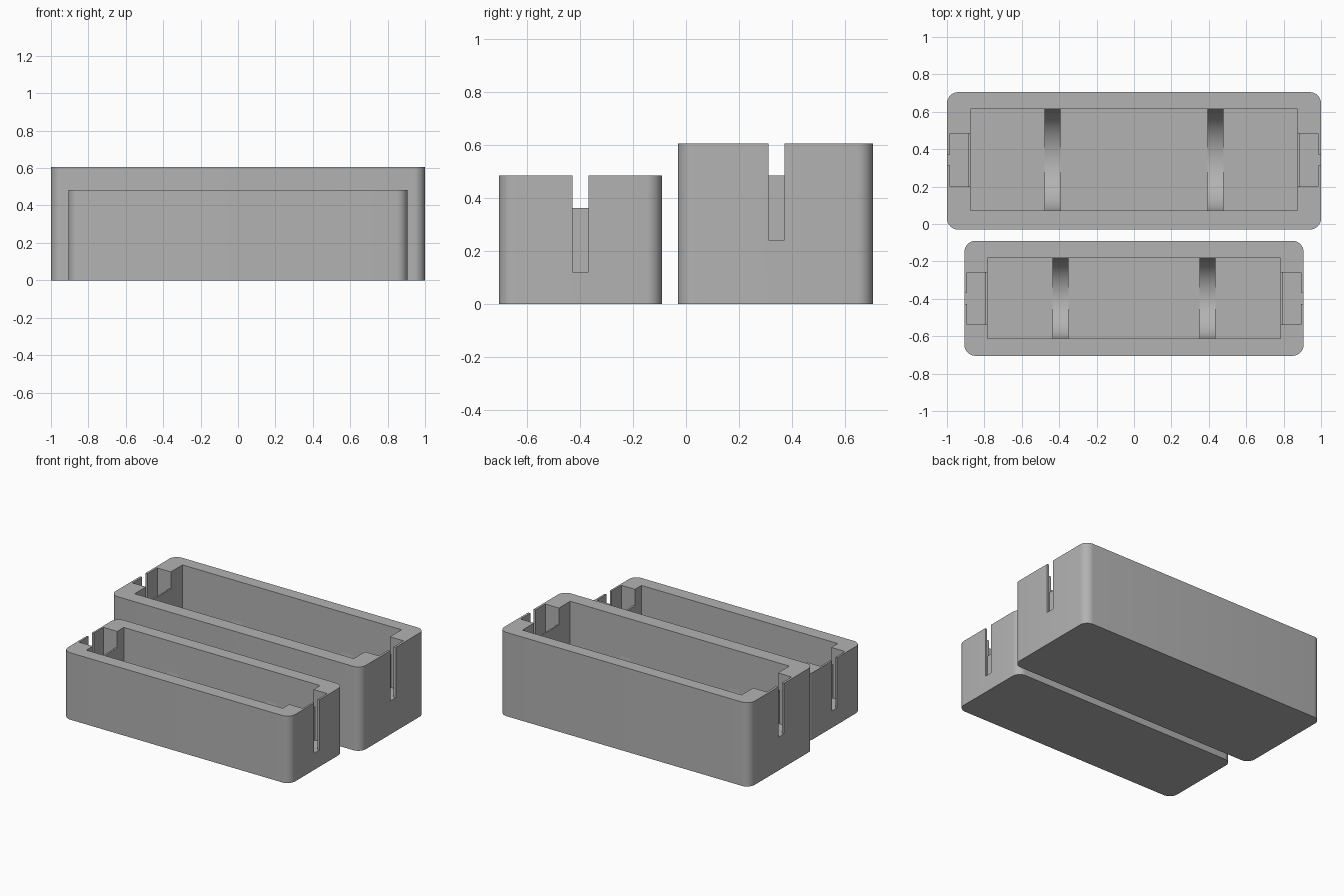
import bpy, bmesh, math
from mathutils import Vector

if "Cube" in bpy.data.objects:
    bpy.data.objects.remove(bpy.data.objects["Cube"])

grey = bpy.data.materials.new("plain grey")
grey.diffuse_color = (0.45, 0.45, 0.45, 1)
grey.use_nodes = True
grey.node_tree.nodes["Principled BSDF"].inputs["Base Color"].default_value = grey.diffuse_color


def prism(name, points, offset):
    """Extrude a closed 3D outline along an offset vector."""
    bm = bmesh.new()
    face = bm.faces.new([bm.verts.new(p) for p in points])
    new = bmesh.ops.extrude_face_region(bm, geom=[face])["geom"]
    bmesh.ops.translate(bm, vec=Vector(offset),
                        verts=[v for v in new if isinstance(v, bmesh.types.BMVert)])
    bmesh.ops.recalc_face_normals(bm, faces=bm.faces[:])
    mesh = bpy.data.meshes.new(name)
    bm.to_mesh(mesh)
    bm.free()
    mesh.materials.append(grey)
    obj = bpy.data.objects.new(name, mesh)
    bpy.context.collection.objects.link(obj)
    return obj


def box(name, x0, x1, y0, y1, z0, z1):
    return prism(name, [(x0, y0, z0), (x1, y0, z0), (x1, y1, z0), (x0, y1, z0)],
                 (0, 0, z1 - z0))


def rounded_outline(hx, y0, y1, r, steps=8):
    pts = []
    corners = [(hx - r, y1 - r), (r - hx, y1 - r), (r - hx, y0 + r), (hx - r, y0 + r)]
    for i, (cx, cy) in enumerate(corners):
        for k in range(steps + 1):
            a = math.pi / 2 * (i + k / steps)
            pts.append((cx + r * math.cos(a), cy + r * math.sin(a), 0))
    return pts


def activate(obj):
    bpy.ops.object.select_all(action='DESELECT')
    obj.select_set(True)
    bpy.context.view_layer.objects.active = obj


def cut(obj, cutter):
    mod = obj.modifiers.new("cut", 'BOOLEAN')
    mod.operation, mod.solver, mod.object = 'DIFFERENCE', 'EXACT', cutter
    activate(obj)
    bpy.ops.object.modifier_apply(modifier=mod.name)
    bpy.data.objects.remove(cutter, do_unlink=True)


def smooth(obj):
    activate(obj)
    bpy.ops.object.shade_smooth_by_angle(angle=math.radians(30))


def tray(name, hx, y0, y1, h, cav_x, cav_y0, cav_y1, pocket, pocket_y,
         lip, slot_z, rib_x):
    floor, up = 0.048, h + 0.1
    body = prism(name, rounded_outline(hx, y0, y1, 0.06), (0, 0, h))
    # main cavity
    cut(body, box("cutter", -cav_x, cav_x, cav_y0, cav_y1, floor, up))
    mid = (pocket_y[0] + pocket_y[1]) / 2
    for s in (-1, 1):
        # end pocket, opening above the thin partition, cable slot
        for a, b, c, d, z in ((pocket[0], pocket[1], *pocket_y, slot_z),
                              (cav_x - 0.02, pocket[1], *pocket_y, lip),
                              (pocket[0] + 0.02, hx + 0.1, mid - 0.03, mid + 0.03, slot_z)):
            xa, xb = sorted((s * a, s * b))
            cut(body, box("cutter", xa, xb, c, d, z, up))
    smooth(body)
    # half-round cradles across the floor
    r, yc = (cav_y1 - cav_y0) / 2, (cav_y0 + cav_y1) / 2
    zc, w, e = floor + r, 0.086, 0.02
    for s, side in ((-1, "left"), (1, "right")):
        x = s * rib_x - w / 2
        pts = [(x, yc + r * math.cos(a), zc + r * math.sin(a))
               for a in (math.pi * (1 + k / 32) for k in range(33))]
        pts += [(x, yc + r + e, zc), (x, yc + r + e, floor - e),
                (x, yc - r - e, floor - e), (x, yc - r - e, zc)]
        smooth(prism(name + "_cradle_" + side, pts, (w, 0, 0)))


tray("large_tray", 1.0, -0.03, 0.705, 0.605, 0.875, 0.071, 0.616,
     (0.885, 0.983), (0.2, 0.483), 0.483, 0.241, 0.435)
tray("small_tray", 0.907, -0.705, -0.09, 0.483, 0.784, -0.611, -0.183,
     (0.797, 0.893), (-0.537, -0.258), 0.362, 0.121, 0.394)
